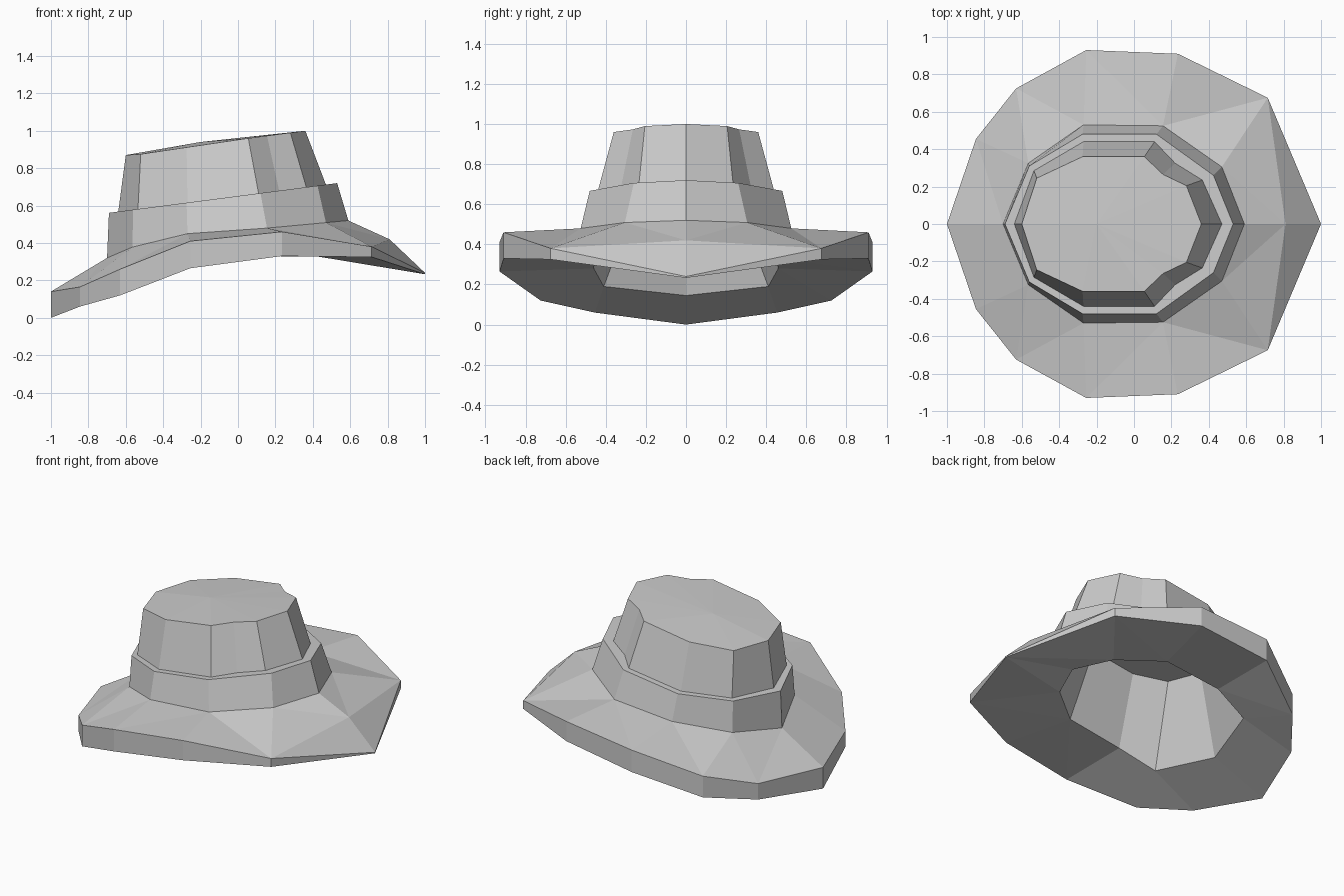
import bpy, bmesh, math

if "Cube" in bpy.data.objects:
    bpy.data.objects.remove(bpy.data.objects["Cube"])


def height(profile, x):
    """Linear interpolation of a side profile [(x, z), ...]."""
    for (x0, z0), (x1, z1) in zip(profile, profile[1:]):
        if x <= x1:
            break
    t = min(max((x - x0) / (x1 - x0), 0), 1)
    return z0 + t * (z1 - z0)


def outline(half, profile):
    """Mirror a half outline (front tip to back tip) and drape it on a profile."""
    full = half + [(x, -y) for x, y in half[-2:0:-1]]
    return [(x, y, height(profile, x)) for x, y in full]


def add_ring(bm, points):
    return [bm.verts.new(p) for p in points]


def stitch(bm, a, b):
    """Join two closed rings, which may have different point counts, by angle."""
    def angles(ring):
        out = [math.atan2(v.co.y, v.co.x + 0.08) % math.tau for v in ring]
        out[0] = 0
        return out + [math.tau]
    if len(a) == len(b):
        for i in range(len(a)):
            j = (i + 1) % len(a)
            bm.faces.new((a[i], a[j], b[j], b[i]))
        return
    ta, tb = angles(a), angles(b)
    i = j = 0
    while i < len(a) or j < len(b):
        va, vb = a[i % len(a)], b[j % len(b)]
        step_a = j == len(b) or (i < len(a) and ta[i + 1] + ta[i] <= tb[j + 1] + tb[j])
        if step_a:
            i += 1
            bm.faces.new((va, a[i % len(a)], vb))
        else:
            j += 1
            bm.faces.new((va, b[j % len(b)], vb))


def cap(bm, ring, center):
    c = bm.verts.new(center)
    for i, v in enumerate(ring):
        bm.faces.new((v, ring[(i + 1) % len(ring)], c))


def finish(bm, name):
    bmesh.ops.recalc_face_normals(bm, faces=bm.faces)
    mesh = bpy.data.meshes.new(name)
    bm.to_mesh(mesh)
    bm.free()
    obj = bpy.data.objects.new(name, mesh)
    bpy.context.collection.objects.link(obj)


# Half outlines seen from above
rim = [(1, 0), (.715, .675), (.235, .91), (-.255, .93), (-.63, .725), (-.845, .455), (-1, 0)]
band_low = [(.59, 0), (.47, .305), (.155, .525), (-.27, .53), (-.565, .325), (-.7, 0)]
band_high = [(.53, 0), (.425, .26), (.12, .48), (-.275, .48), (-.56, .31), (-.69, 0)]
crown_low = [(.47, 0), (.365, .235), (.22, .325), (.11, .44), (-.27, .44), (-.535, .285), (-.64, 0)]
crown_high = [(.36, 0), (.28, .205), (.155, .265), (.055, .36), (-.275, .36), (-.52, .245), (-.6, 0)]
hole = [(.48, 0), (.37, .25), (.12, .45), (-.27, .46), (-.51, .41), (-.63, 0)]
ceiling = [(.32, 0), (.24, .18), (.05, .32), (-.26, .32), (-.45, .22), (-.52, 0)]

# Side profiles
rim_top_z = [(-1, .14), (-.845, .165), (-.63, .26), (-.255, .41), (.235, .46), (.715, .38), (1, .24)]
rim_low_z = [(-1, 0), (-.845, .06), (-.63, .12), (-.255, .265), (.235, .33), (.715, .325), (1, .233)]
band_low_z = [(-.7, .32), (-.56, .38), (-.27, .45), (.16, .48), (.59, .52)]
band_top_z = [(-.7, .56), (.53, .72)]
crown_top_z = [(-.6, .87), (-.52, .875), (.055, .96), (.36, 1)]
hole_z = [(-.63, .145), (-.51, .19), (-.27, .28), (.12, .33), (.48, .34)]
ceiling_z = [(-.52, .69), (.32, .81)]

# Brim with rolled edge, underside and hollow inside
bm = bmesh.new()
inner = add_ring(bm, outline(band_low, band_low_z))
top = add_ring(bm, outline(rim, rim_top_z))
low = add_ring(bm, outline(rim, rim_low_z))
opening = add_ring(bm, outline(hole, hole_z))
roof = add_ring(bm, outline(ceiling, ceiling_z))
crease = bm.verts.new((.81, 0, .42))
stitch(bm, inner, [crease] + top[1:])
bm.faces.new((crease, top[0], top[1]))
bm.faces.new((crease, top[-1], top[0]))
stitch(bm, top, low)
stitch(bm, low, opening)
stitch(bm, opening, roof)
cap(bm, roof, (-.1, 0, .75))
finish(bm, "brim")

# Hat band with top ledge
bm = bmesh.new()
low = add_ring(bm, outline(band_low, band_low_z))
high = add_ring(bm, outline(band_high, band_top_z))
ledge = add_ring(bm, outline(crown_low, band_top_z))
stitch(bm, low, high)
stitch(bm, high, ledge)
finish(bm, "band")

# Crown with pinched front corners and slightly domed top
bm = bmesh.new()
low = add_ring(bm, outline(crown_low, band_top_z))
high = add_ring(bm, outline(crown_high, crown_top_z))
stitch(bm, low, high)
cap(bm, high, (-.2, 0, .94))
finish(bm, "crown")
